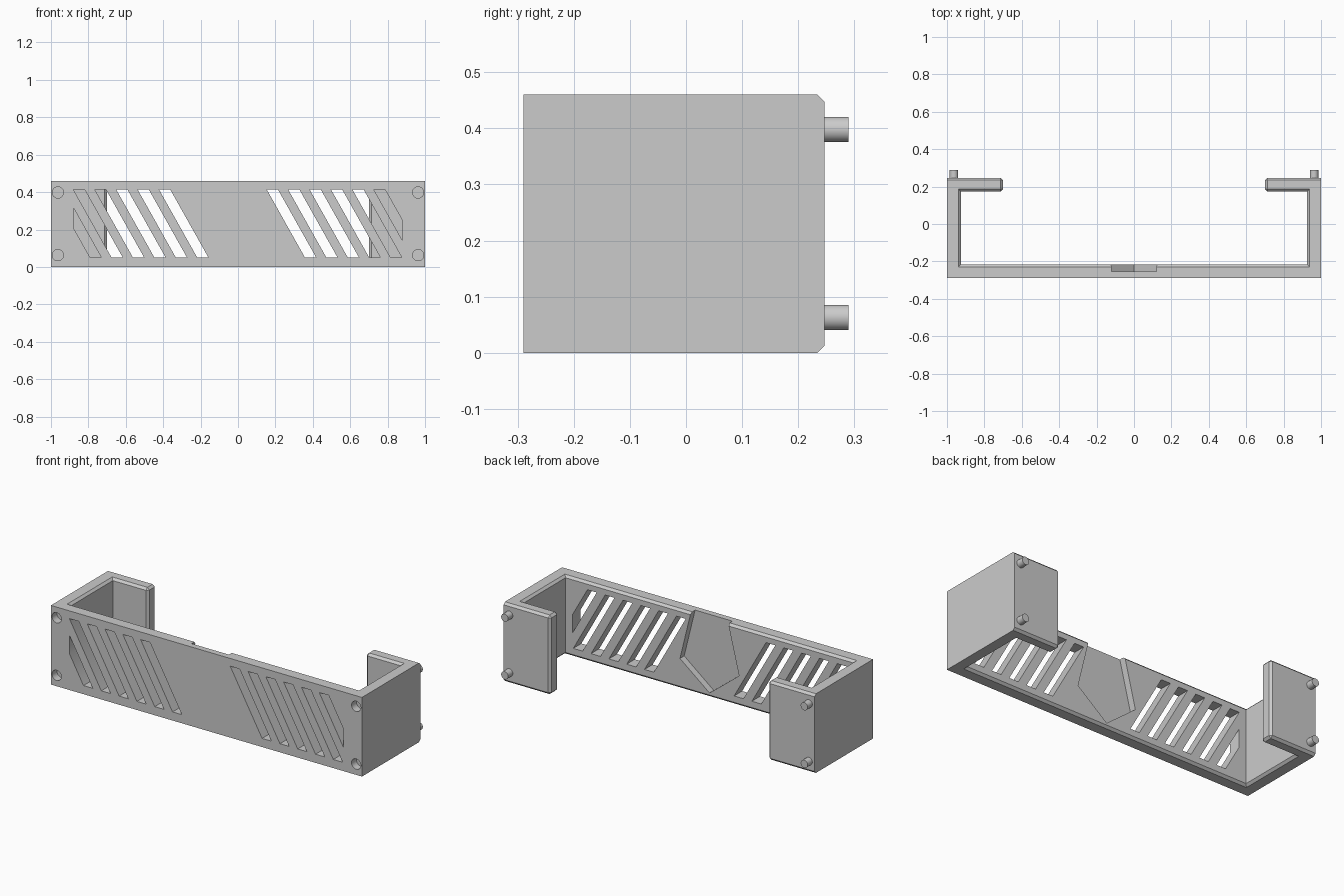
import bpy, bmesh
from mathutils import Vector

if "Cube" in bpy.data.objects:
    bpy.data.objects.remove(bpy.data.objects["Cube"])

H = 0.46               # height
FRONT, BACK = -0.29, 0.247
WALL = 0.074
TIP = 0.70             # inner end of the rear arms
CHAMFER = 0.013
LIMIT = 0.88           # outer limit of the vent area

grey = bpy.data.materials.new("light grey plastic")
grey.use_nodes = True
grey.diffuse_color = (0.6, 0.6, 0.6, 1)
grey.node_tree.nodes["Principled BSDF"].inputs["Base Color"].default_value = grey.diffuse_color


def finish(name, bm):
    bmesh.ops.recalc_face_normals(bm, faces=bm.faces)
    mesh = bpy.data.meshes.new(name)
    bm.to_mesh(mesh)
    bm.free()
    mesh.materials.append(grey)
    obj = bpy.data.objects.new(name, mesh)
    bpy.context.collection.objects.link(obj)
    return obj


def extrude(bm, offset):
    res = bmesh.ops.extrude_face_region(bm, geom=bm.faces[:])
    verts = [g for g in res["geom"] if isinstance(g, bmesh.types.BMVert)]
    bmesh.ops.translate(bm, vec=offset, verts=verts)


def wall_prism(name, outline, y0, y1):
    """Outline in x, z, limited to the vent area and extruded along y."""
    bm = bmesh.new()
    bm.faces.new([bm.verts.new((x, y0, z)) for x, z in outline])
    for side in (-1, 1):
        bmesh.ops.bisect_plane(bm, geom=bm.verts[:] + bm.edges[:] + bm.faces[:],
                               plane_co=(side * LIMIT, 0, 0), plane_no=(side, 0, 0),
                               clear_outer=True)
    extrude(bm, Vector((0, y1 - y0, 0)))
    return finish(name, bm)


def rod(name, x, z, radius, y0, y1):
    bpy.ops.mesh.primitive_cylinder_add(vertices=40, radius=radius, depth=y1 - y0,
                                        location=(x, (y0 + y1) / 2, z),
                                        rotation=(1.5708, 0, 0))
    obj = bpy.context.object
    obj.name = name
    obj.data.materials.append(grey)
    return obj


# Bracket: C-shaped plan extruded upwards
half = [(1, FRONT), (1, BACK), (TIP, BACK), (TIP, BACK - WALL),
        (1 - WALL, BACK - WALL), (1 - WALL, FRONT + WALL)]
plan = half + [(-x, y) for x, y in reversed(half)]
bm = bmesh.new()
bm.faces.new([bm.verts.new((x, y, 0)) for x, y in plan])
extrude(bm, Vector((0, 0, H)))


# Chamfer the inner and rear rims and the arm tips
def is_chamfered(edge):
    a, b = (v.co for v in edge.verts)
    if abs(a.z - b.z) > 0.1:
        return abs(abs(a.x) - TIP) < 0.001
    on_front = abs(a.y - FRONT) < 0.001 and abs(b.y - FRONT) < 0.001
    on_side = abs(abs(a.x) - 1) < 0.001 and abs(a.x - b.x) < 0.001
    return not (on_front or on_side)


bmesh.ops.bevel(bm, geom=[e for e in bm.edges if is_chamfered(e)],
                offset=CHAMFER, segments=1, affect='EDGES')
bracket = finish("bracket", bm)

# Slanted vent slots, six on each side
cutters = []
low, high, lean, width, pitch = 0.05, 0.415, 0.205, 0.06, 0.1145
for start, step in ((0.153, pitch), (-0.423, -pitch)):
    for i in range(6):
        x = start + i * step
        cutters.append(wall_prism("slot_cutter", [
            (x, high), (x + width, high), (x + width + lean, low), (x + lean, low)],
            FRONT - 0.05, FRONT + WALL + 0.05))

# Pointed recess on the inner face, open at the top
cutters.append(wall_prism("recess_cutter", [
    (-0.115, H + 0.05), (-0.12, H), (-0.19, 0.175), (0, 0.025),
    (0.19, 0.175), (0.12, H), (0.115, H + 0.05)], -0.255, FRONT + WALL + 0.05))

# Corner sockets in front, pegs behind
for side, sx in (("right", -1), ("left", 1)):
    for level, z in (("lower", 0.063), ("upper", 0.398)):
        cutters.append(rod("socket_cutter", sx * 0.963, z, 0.03, FRONT - 0.05, FRONT + 0.045))
        peg = rod(f"{side}_{level}_peg", sx * 0.963, z, 0.0225, BACK - 0.01, 0.29)
        bpy.ops.object.shade_smooth_by_angle()

for cutter in cutters:
    mod = bracket.modifiers.new("cut", 'BOOLEAN')
    mod.operation = 'DIFFERENCE'
    mod.solver = 'EXACT'
    mod.object = cutter
    cutter.hide_render = True

# Apply the cuts and drop the cutters
bpy.ops.object.select_all(action='DESELECT')
bpy.context.view_layer.objects.active = bracket
bracket.select_set(True)
for mod in list(bracket.modifiers):
    bpy.ops.object.modifier_apply(modifier=mod.name)
bpy.ops.object.shade_smooth_by_angle()
for cutter in cutters:
    bpy.data.objects.remove(cutter)
